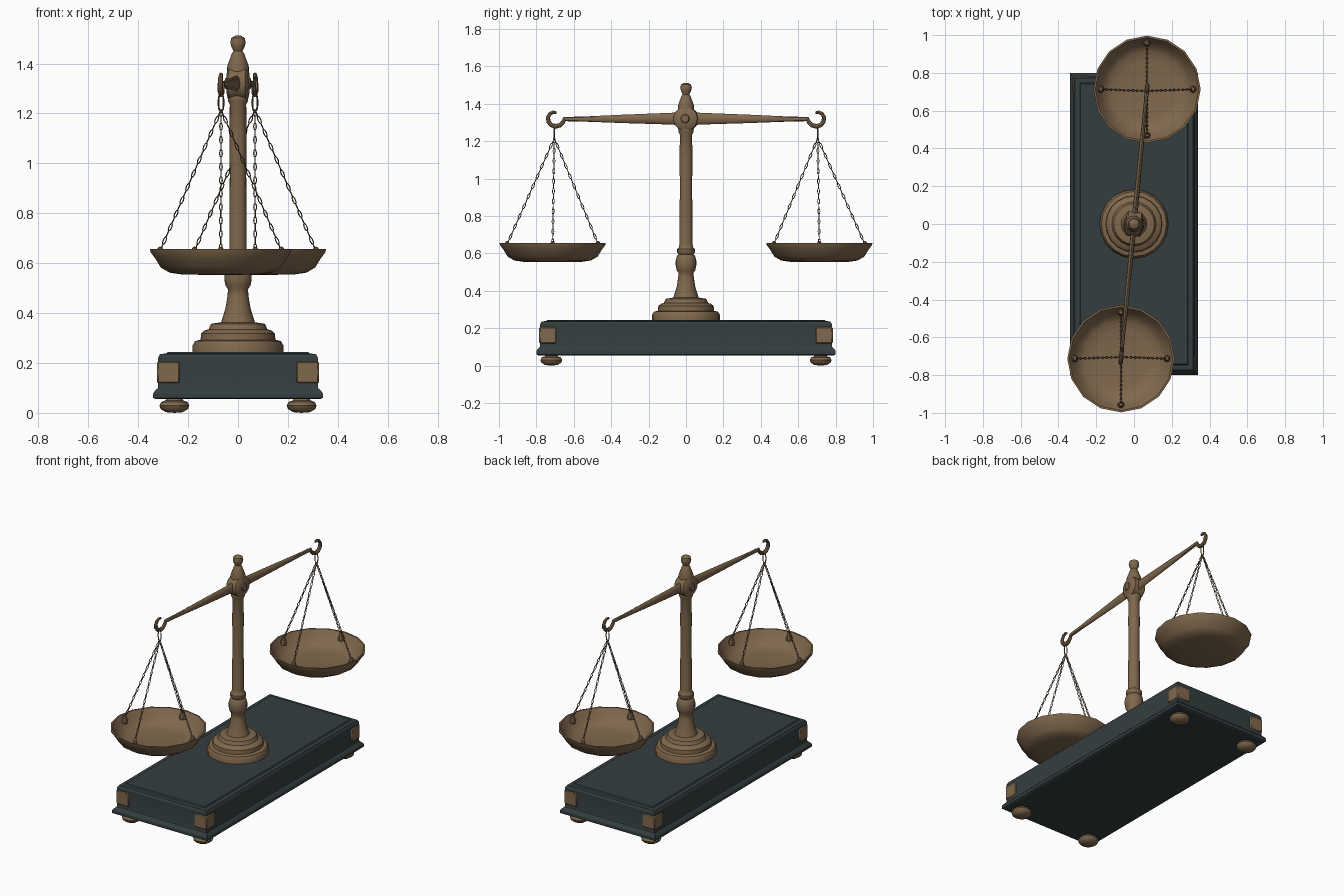
import bpy, bmesh, math
from mathutils import Vector, Matrix

if "Cube" in bpy.data.objects:
    bpy.data.objects.remove(bpy.data.objects["Cube"])


def material(name, rgb):
    m = bpy.data.materials.new(name)
    m.diffuse_color = (*rgb, 1)
    m.use_nodes = True
    m.node_tree.nodes["Principled BSDF"].inputs["Base Color"].default_value = m.diffuse_color
    return m


BRASS = material("aged brass", (0.215, 0.138, 0.074))
SLATE = material("dark slate", (0.034, 0.048, 0.049))
CHAIN = material("dark brass", (0.13, 0.085, 0.048))


def build(name, lofts, mat, closed=False, matrix=None, angle=40):
    """Skin each list of vertex rings into a surface; all lofts share one object."""
    bm = bmesh.new()
    for rings in lofts:
        vs = [[bm.verts.new(p) for p in ring] for ring in rings]
        n = len(vs[0])
        pairs = list(zip(vs, vs[1:])) + ([(vs[-1], vs[0])] if closed else [])
        for a, b in pairs:
            for i in range(n):
                j = (i + 1) % n
                bm.faces.new((a[i], a[j], b[j], b[i]))
        if not closed:
            bm.faces.new(vs[0])
            bm.faces.new(vs[-1])
    bmesh.ops.remove_doubles(bm, verts=bm.verts, dist=1e-5)
    if matrix:
        bm.transform(matrix)
    bmesh.ops.recalc_face_normals(bm, faces=bm.faces)
    me = bpy.data.meshes.new(name)
    bm.to_mesh(me)
    bm.free()
    me.materials.append(mat)
    ob = bpy.data.objects.new(name, me)
    bpy.context.collection.objects.link(ob)
    bpy.ops.object.select_all(action='DESELECT')
    ob.select_set(True)
    bpy.context.view_layer.objects.active = ob
    bpy.ops.object.shade_smooth_by_angle(angle=math.radians(angle))
    return ob


def lathe(profile, sides, x=0, y=0):
    return [[(x + r * math.cos(2 * math.pi * i / sides), y + r * math.sin(2 * math.pi * i / sides), z)
             for i in range(sides)] for r, z in profile]


def rect(hx, hy, z):
    return [(hx, hy, z), (-hx, hy, z), (-hx, -hy, z), (hx, -hy, z)]


def link(matrix, half_len, half_wid, wire):
    """One oval chain link, long axis along local z."""
    rings = []
    for i in range(8):
        a = 2 * math.pi * i / 8
        ring = []
        for k in range(4):
            b = 2 * math.pi * k / 4
            c = wire * math.cos(b)
            ring.append(matrix @ Vector(((half_wid + c) * math.cos(a), wire * math.sin(b),
                                         (half_len + c) * math.sin(a))))
        rings.append(ring)
    return rings


# Moulded base block
build("base", [[rect(.33, .79, .055), rect(.34, .80, .06), rect(.34, .80, .078), rect(.332, .792, .09),
                rect(.322, .782, .098), rect(.32, .78, .105), rect(.32, .78, .222), rect(.312, .772, .236),
                rect(.287, .747, .238), rect(.282, .742, .245)]], SLATE, angle=25)

# Corner plates and bun feet
for sx in (-1, 1):
    for sy in (-1, 1):
        tag = ("right" if sx > 0 else "left") + ("_back" if sy > 0 else "_front")
        at = Matrix.Translation((sx * .279, sy * .739, 0))
        plate = build("corner_plate_" + tag, [[rect(.046, .046, .118), rect(.046, .046, .207)]], BRASS, matrix=at)
        bev = plate.modifiers.new("bevel", 'BEVEL')
        bev.width = .006
        build("foot_" + tag, [lathe([(0, 0), (.035, .003), (.055, .016), (.06, .03), (.052, .044),
                                     (.035, .05), (.03, .06), (0, .06)], 14, sx * .255, sy * .72)], BRASS)

# Stepped pedestal
build("pedestal", [lathe([(0, .236), (.182, .236), (.182, .27), (.172, .288), (.15, .293), (.148, .318),
                          (.135, .33), (.118, .335), (.108, .357), (.07, .363), (0, .363)], 20)], BRASS)

# Turned column with head and finial
build("column", [lathe([(0, .35), (.072, .35), (.064, .375), (.05, .42), (.042, .47), (.04, .495), (.05, .51),
                        (.055, .535), (.055, .56), (.049, .585), (.04, .595), (.047, .605), (.047, .622),
                        (.038, .632), (.035, .65), (.033, .95), (.034, 1.1), (.033, 1.235), (.04, 1.25),
                        (.042, 1.268), (.036, 1.28), (.038, 1.32), (.044, 1.36), (.043, 1.39), (.032, 1.42),
                        (.025, 1.44), (.018, 1.45), (.027, 1.468), (.031, 1.485), (.027, 1.502),
                        (.012, 1.512), (0, 1.512)], 20)], BRASS)

# Beam swept in the y-z plane, ending in hooks: (y, z, half width, half height)
half = [(0, 1.32, .015, .036), (.09, 1.32, .014, .031), (.35, 1.319, .012, .022), (.56, 1.318, .01, .013),
        (.63, 1.318, .01, .012), (.652, 1.318, .01, .012), (.661, 1.3, .01, .011), (.677, 1.285, .011, .012),
        (.70, 1.279, .012, .013), (.724, 1.286, .012, .012), (.739, 1.305, .011, .012),
        (.741, 1.328, .01, .011), (.73, 1.347, .009, .01), (.712, 1.355, .008, .009), (.696, 1.352, .006, .007)]
path = [(-y, z, w, h) for y, z, w, h in half[:0:-1]] + half
rings = []
for i, (y, z, w, h) in enumerate(path):
    a, b = path[max(i - 1, 0)], path[min(i + 1, len(path) - 1)]
    t = Vector((b[0] - a[0], b[1] - a[1])).normalized()
    rings.append([(w * math.cos(k * math.pi / 4), y - t.y * h * math.sin(k * math.pi / 4),
                   z + t.x * h * math.sin(k * math.pi / 4)) for k in range(8)])
YAW = Matrix.Rotation(math.radians(-5.5), 4, 'Z')
build("beam", [rings], BRASS, matrix=YAW)

# Round pivot hub across the beam
build("pivot_hub", [lathe([(0, -.052), (.02, -.052), (.024, -.046), (.055, -.042), (.065, -.034), (.065, .034),
                           (.055, .042), (.024, .046), (.02, .052), (0, .052)], 20)], BRASS,
      matrix=YAW @ Matrix.Translation((0, 0, 1.32)) @ Matrix.Rotation(math.pi / 2, 4, 'Y'))

# Pans with their hanging chains
for s, side in ((-1, "front"), (1, "back")):
    px, py = s * .069, s * .713
    build("pan_" + side, [lathe([(0, .553), (.15, .554), (.205, .562), (.24, .582), (.262, .618), (.281, .643),
                                 (.284, .656), (.274, .656), (.254, .625), (.232, .592), (.2, .573),
                                 (.15, .565), (0, .563)], 16, px, py)], BRASS)
    apex = Vector((s * .068, s * .704, 1.215))
    links = [link(Matrix.Translation((apex.x, apex.y, 1.243)), .038, .011, .004)]
    lugs = []
    for q in range(4):
        a = q * math.pi / 2
        end = Vector((px + .243 * math.cos(a), py + .243 * math.sin(a), .65))
        d = end - apex
        turn = d.to_track_quat('Z', 'Y').to_matrix().to_4x4()
        n = round(d.length / .029)
        for i in range(n):
            m = (Matrix.Translation(apex + d * ((i + .5) / n)) @ turn
                 @ Matrix.Rotation(math.pi / 2 * (i % 2), 4, 'Z'))
            links.append(link(m, .0165, .0055, .0024))
        lugs.append(lathe([(0, .612), (.018, .616), (.019, .635), (.009, .662), (0, .667)], 8, end.x, end.y))
    build("chains_" + side, links, CHAIN, closed=True)
    build("chain_lugs_" + side, lugs, BRASS)
